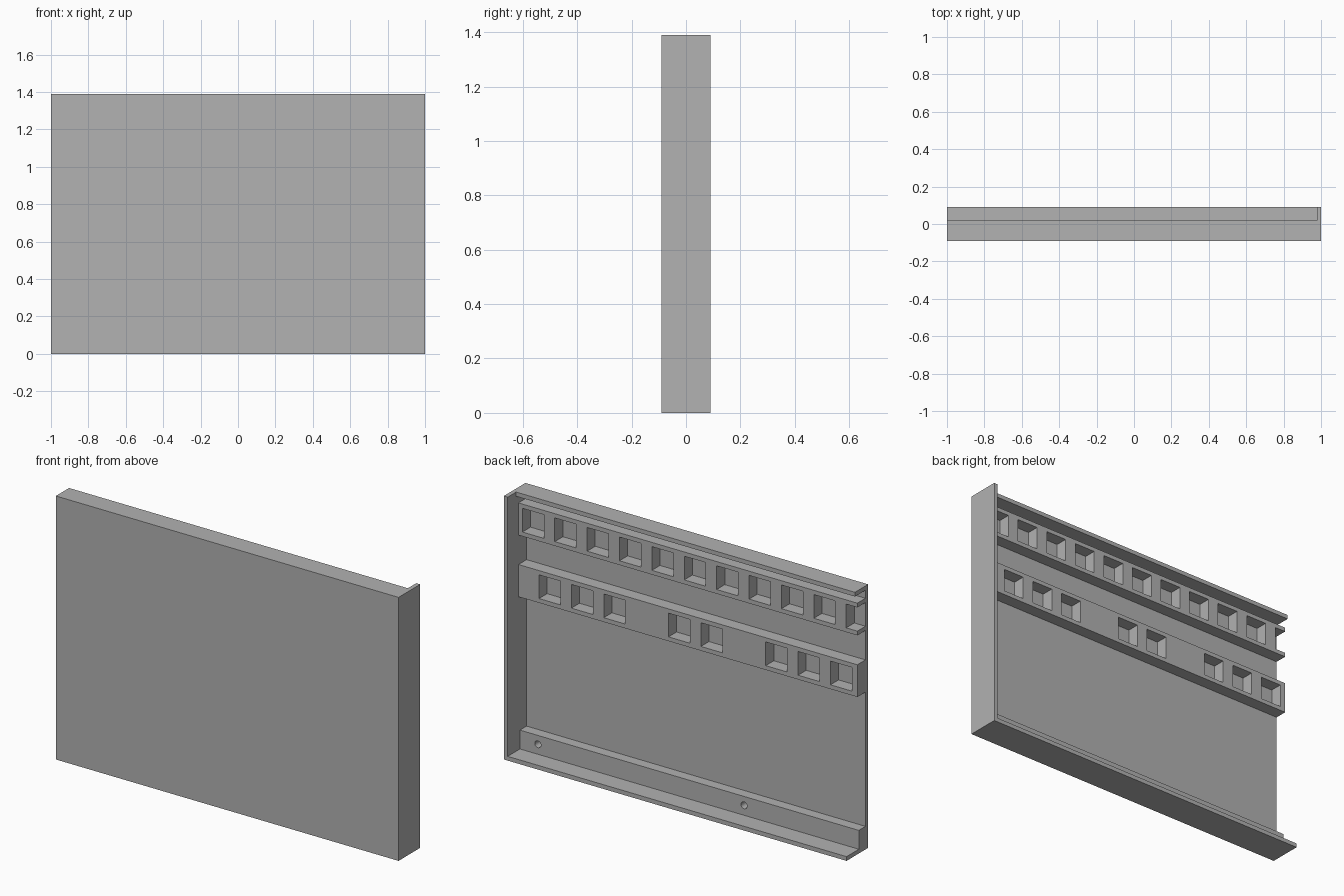
import bpy, bmesh
from mathutils import Vector, Matrix

cube = bpy.data.objects.get("Cube")
if cube:
    bpy.data.objects.remove(cube, do_unlink=True)

grey = bpy.data.materials.new("plain grey")
grey.use_nodes = True
colour = (0.445, 0.445, 0.445, 1)
grey.diffuse_color = colour
grey.node_tree.nodes["Principled BSDF"].inputs["Base Color"].default_value = colour

T = 0.0225                      # sheet thickness
X, Y, H = 1.0, 0.09, 1.39       # half width, half depth, height
INNER = -Y + T                  # back surface of the front panel
WALL = X - T                    # inner surface of the side wall
HOLE, PITCH = 0.125, 0.189      # square pockets


def add_box(bm, low, high):
    low, high = Vector(low), Vector(high)
    size = Matrix.Diagonal((*(high - low), 1))
    bmesh.ops.create_cube(bm, size=1, matrix=Matrix.Translation((low + high) / 2) @ size)


def finish(name, bm):
    mesh = bpy.data.meshes.new(name)
    bm.to_mesh(mesh)
    bm.free()
    mesh.materials.append(grey)
    obj = bpy.data.objects.new(name, mesh)
    bpy.context.scene.collection.objects.link(obj)
    return obj


def box(name, low, high):
    bm = bmesh.new()
    add_box(bm, low, high)
    return finish(name, bm)


def cut(obj, bm):
    cutter = finish(obj.name + "_cutter", bm)
    cutter.hide_render = True
    cutter.hide_set(True)
    cutter.display_type = 'WIRE'
    mod = obj.modifiers.new("holes", 'BOOLEAN')
    mod.operation, mod.solver, mod.object = 'DIFFERENCE', 'EXACT', cutter
    # Bake the cut and drop the helper
    bpy.context.view_layer.update()
    deps = bpy.context.evaluated_depsgraph_get()
    mesh = bpy.data.meshes.new_from_object(obj.evaluated_get(deps))
    obj.modifiers.clear()
    obj.data = mesh
    bpy.data.objects.remove(cutter, do_unlink=True)


# Outer tray: front panel, one side wall, narrow top lip, deep bottom lip
box("front_panel", (-X, -Y, 0), (X, INNER, H))
box("side_wall", (WALL, INNER, 0), (X, Y, H))
box("top_lip", (-X, INNER, H - T), (WALL, 0.02, H))
box("bottom_lip", (-X, INNER, 0), (WALL, Y, T))


# Rails with rows of square pockets
def pocket_rail(name, bottom, first, slots):
    rail = box(name, (-X, INNER, bottom), (WALL, 0, bottom + HOLE + 2 * T))
    bm = bmesh.new()
    for i in slots:
        right = first - i * PITCH
        add_box(bm, (right - HOLE, INNER - 0.01, bottom + T),
                (right, 0.05, bottom + T + HOLE))
    cut(rail, bm)


pocket_rail("upper_rail", 1.155, WALL - T, range(11))
pocket_rail("middle_rail", 0.83, 0.858, (0, 1, 2, 4, 5, 7, 8, 9))

# Bottom rail with two round screw holes
bottom_rail = box("bottom_rail", (-X, INNER, T), (WALL, -0.012, 0.122))
bm = bmesh.new()
for x in (0.873, -0.33):
    place = Matrix.Translation((x, -0.04, 0.075)) @ Matrix.Rotation(1.5707963, 4, 'X')
    bmesh.ops.create_cone(bm, cap_ends=True, segments=24, radius1=0.018,
                          radius2=0.018, depth=0.1, matrix=place)
cut(bottom_rail, bm)
